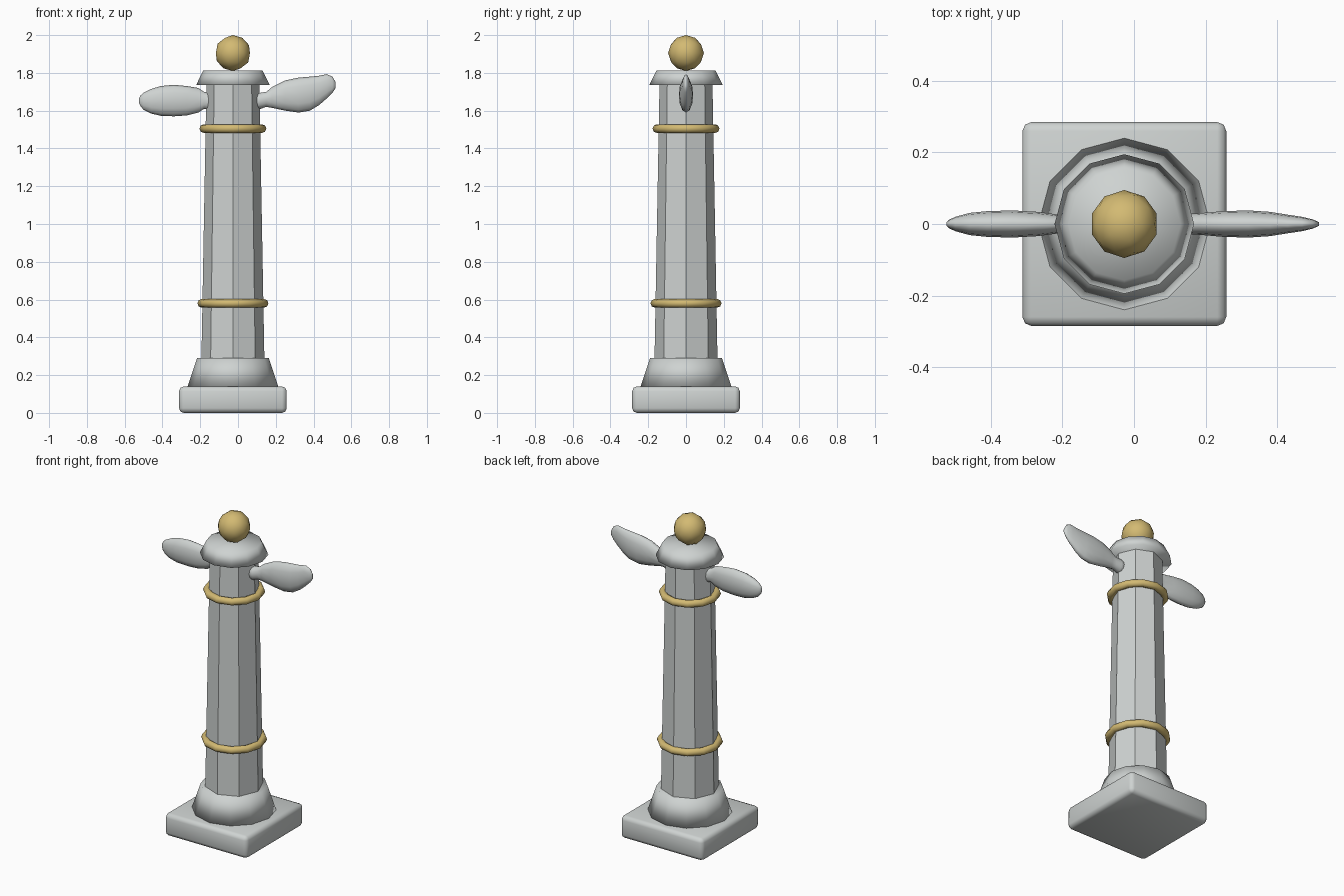
import bpy, bmesh
from math import cos, sin, pi

cube = bpy.data.objects.get("Cube")
if cube:
    bpy.data.objects.remove(cube, do_unlink=True)

AXIS = -0.027  # x of the pillar's centre line


def make_material(name, rgb):
    mat = bpy.data.materials.new(name)
    mat.use_nodes = True
    mat.diffuse_color = (*rgb, 1)
    mat.node_tree.nodes["Principled BSDF"].inputs["Base Color"].default_value = (*rgb, 1)
    return mat


stone = make_material("pale grey stone", (0.62, 0.65, 0.64))
gold = make_material("soft gold", (0.65, 0.49, 0.17))


def finish(name, mat, smooth=True):
    obj = bpy.context.object
    obj.name = name
    obj.data.materials.append(mat)
    if smooth:
        bpy.ops.object.shade_smooth()
    return obj


def frustum(name, sides, r1, r2, z1, z2, smooth=True):
    bpy.ops.mesh.primitive_cone_add(vertices=sides, radius1=r1, radius2=r2,
                                    depth=z2 - z1, location=(AXIS, 0, (z1 + z2) / 2))
    return finish(name, stone, smooth)


# Square plinth with rounded edges
bpy.ops.mesh.primitive_cube_add(size=1, location=(AXIS, 0, 0.07))
plinth = bpy.context.object
plinth.scale = (0.57, 0.57, 0.14)
bpy.ops.object.transform_apply(location=False, rotation=False, scale=True)
finish("plinth", stone)
bevel = plinth.modifiers.new("rounded edges", "BEVEL")
bevel.width = 0.025
bevel.segments = 2

# Pillar: flared foot, faceted shaft, cap
frustum("foot_collar", 12, 0.24, 0.19, 0.14, 0.29)
frustum("shaft", 8, 0.167, 0.14, 0.27, 1.75, smooth=False)
frustum("cap", 12, 0.195, 0.157, 1.735, 1.812)

# Gold bands and finial ball
for name, radius, z in (("lower_band", 0.165, 0.58), ("upper_band", 0.154, 1.505)):
    bpy.ops.mesh.primitive_torus_add(major_radius=radius, minor_radius=0.023,
                                     major_segments=12, minor_segments=8,
                                     location=(AXIS, 0, z))
    finish(name, gold)
bpy.ops.mesh.primitive_ico_sphere_add(subdivisions=2, radius=0.095,
                                      location=(AXIS, 0, 1.905))
finish("finial_ball", gold)


def blade(name, stations, sides=12):
    """Loft flattened ellipses; each station is x, low z, high z, half thickness."""
    bm = bmesh.new()
    rings = []
    for x, low, high, half in stations:
        mid, tall = (low + high) / 2, (high - low) / 2
        rings.append([bm.verts.new((x, half * cos(2 * pi * i / sides),
                                    mid + tall * sin(2 * pi * i / sides)))
                      for i in range(sides)])
    for a, b in zip(rings, rings[1:]):
        for i in range(sides):
            j = (i + 1) % sides
            bm.faces.new((a[i], a[j], b[j], b[i]))
    bm.faces.new(rings[0])
    bm.faces.new(rings[-1])
    bmesh.ops.recalc_face_normals(bm, faces=bm.faces)
    mesh = bpy.data.meshes.new(name)
    bm.to_mesh(mesh)
    bm.free()
    obj = bpy.data.objects.new(name, mesh)
    bpy.context.collection.objects.link(obj)
    bpy.ops.object.select_all(action="DESELECT")
    obj.select_set(True)
    bpy.context.view_layer.objects.active = obj
    finish(name, stone)


# Side blades: the left one rises, the right one lies level
blade("left_blade", [
    (0.08, 1.61, 1.69, 0.035), (0.12, 1.61, 1.695, 0.035), (0.15, 1.62, 1.70, 0.028),
    (0.18, 1.615, 1.725, 0.03), (0.25, 1.60, 1.76, 0.036), (0.32, 1.59, 1.775, 0.038),
    (0.38, 1.60, 1.78, 0.034), (0.43, 1.63, 1.785, 0.026), (0.47, 1.665, 1.793, 0.02),
    (0.50, 1.695, 1.78, 0.013), (0.517, 1.72, 1.75, 0.005)])
blade("right_blade", [
    (-0.12, 1.61, 1.69, 0.03), (-0.16, 1.605, 1.695, 0.03), (-0.18, 1.61, 1.70, 0.026),
    (-0.21, 1.59, 1.72, 0.026), (-0.27, 1.575, 1.73, 0.034), (-0.34, 1.57, 1.737, 0.038),
    (-0.41, 1.573, 1.73, 0.036), (-0.46, 1.585, 1.715, 0.031), (-0.50, 1.605, 1.695, 0.02),
    (-0.517, 1.625, 1.68, 0.012), (-0.524, 1.64, 1.665, 0.005)])
